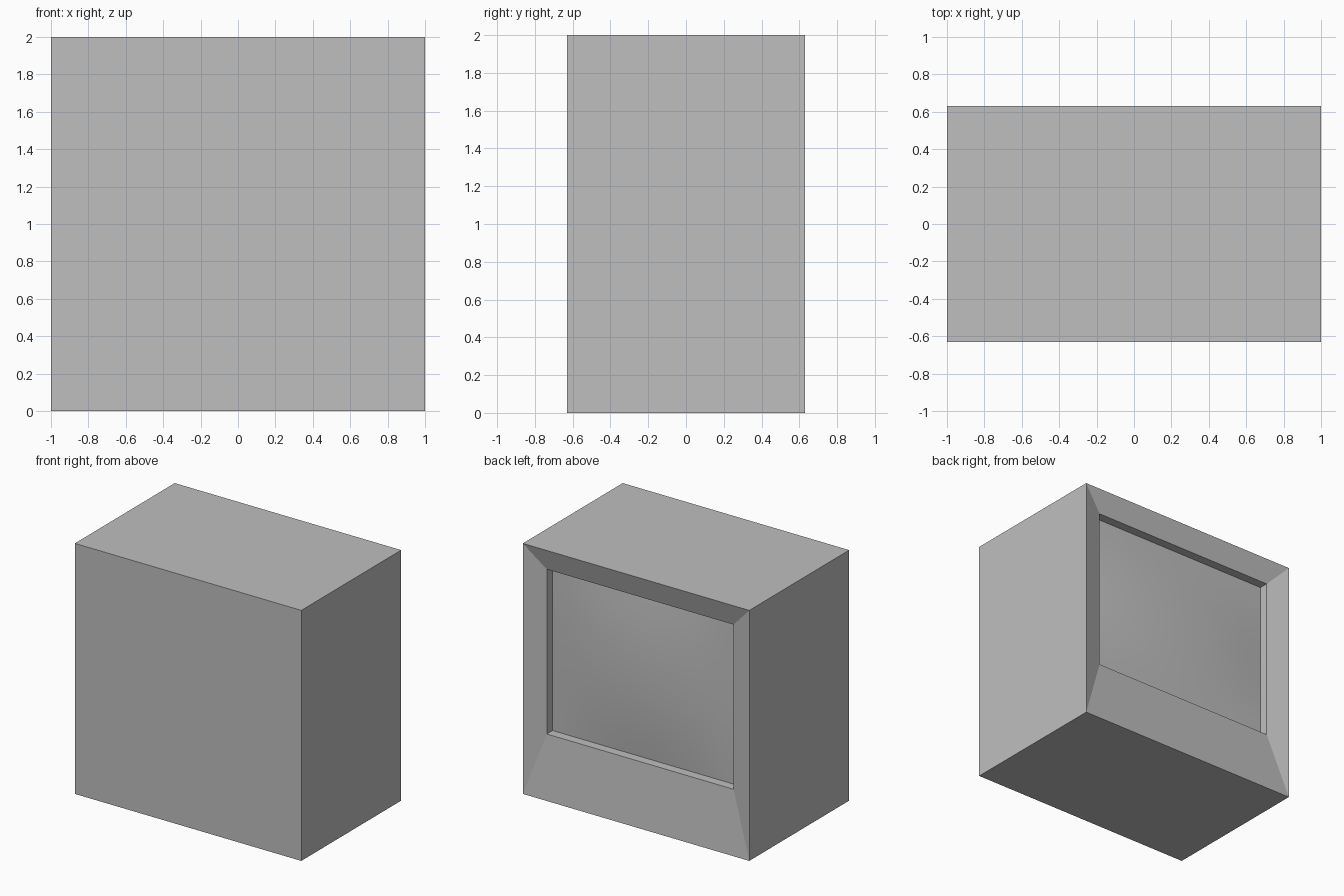
import bpy
import bmesh

# Remove the default object
cube = bpy.data.objects.get("Cube")
if cube:
    bpy.data.objects.remove(cube, do_unlink=True)

GREY = (0.52, 0.52, 0.52, 1.0)
grey = bpy.data.materials.new("plain_grey")
grey.use_nodes = True
grey.diffuse_color = GREY
grey.node_tree.nodes["Principled BSDF"].inputs["Base Color"].default_value = GREY

HALF_DEPTH = 0.63
HALF_OPENING, OPENING_LOW, OPENING_HIGH = 0.825, 0.505, 1.82
BEZEL_Y = HALF_DEPTH - 0.052
SCREEN_Y = BEZEL_Y - 0.073
BULGE = 0.04


def add_object(name, bm):
    mesh = bpy.data.meshes.new(name)
    bm.to_mesh(mesh)
    bm.free()
    mesh.materials.append(grey)
    obj = bpy.data.objects.new(name, mesh)
    bpy.context.collection.objects.link(obj)
    return obj


def ring(bm, half_width, low, high, y):
    """Rectangle of vertices at depth y."""
    return [bm.verts.new((x, y, z)) for x, z in
            ((-half_width, low), (half_width, low),
             (half_width, high), (-half_width, high))]


# Cabinet: closed box, sloping bezel and straight-sided screen recess
bm = bmesh.new()
rings = [ring(bm, 1, 0, 2, -HALF_DEPTH),
         ring(bm, 1, 0, 2, HALF_DEPTH),
         ring(bm, HALF_OPENING, OPENING_LOW, OPENING_HIGH, BEZEL_Y),
         ring(bm, HALF_OPENING, OPENING_LOW, OPENING_HIGH, SCREEN_Y)]
bm.faces.new(rings[0])
for a, b in zip(rings, rings[1:]):
    for i in range(4):
        j = (i + 1) % 4
        bm.faces.new((a[j], a[i], b[i], b[j]))
add_object("cabinet", bm)

# Screen: gently bulging smooth panel filling the recess
bm = bmesh.new()
bmesh.ops.create_grid(bm, x_segments=10, y_segments=8, size=1)
middle = (OPENING_LOW + OPENING_HIGH) / 2
half_height = (OPENING_HIGH - OPENING_LOW) / 2
for v in bm.verts:
    u, w = v.co.x, v.co.y
    v.co = (-u * HALF_OPENING,
            SCREEN_Y + BULGE * (1 - u * u) * (1 - w * w),
            middle + w * half_height)
bm.normal_update()
for f in bm.faces:
    f.smooth = True
    if f.normal.y < 0:
        f.normal_flip()
add_object("screen", bm)
